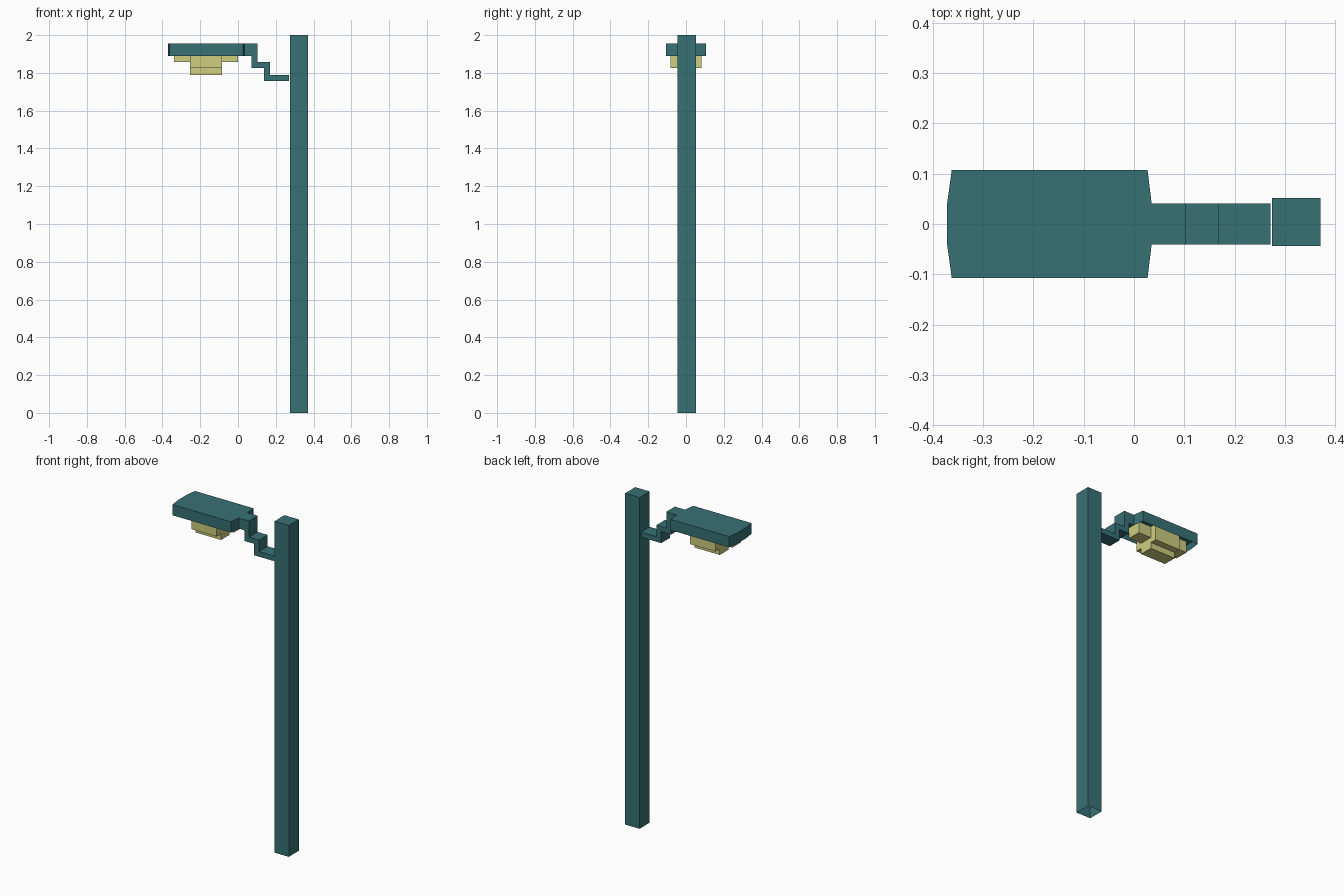
import bpy, bmesh
from mathutils import Vector

if "Cube" in bpy.data.objects:
    bpy.data.objects.remove(bpy.data.objects["Cube"])


def material(name, rgb):
    m = bpy.data.materials.new(name)
    m.diffuse_color = (*rgb, 1)
    m.use_nodes = True
    m.node_tree.nodes["Principled BSDF"].inputs["Base Color"].default_value = m.diffuse_color
    return m


TEAL = material("dark_teal", (0.039, 0.165, 0.178))
YELLOW = material("pale_yellow", (0.61, 0.61, 0.215))


def finish(bm, name, mat):
    me = bpy.data.meshes.new(name)
    bm.to_mesh(me)
    bm.free()
    me.materials.append(mat)
    ob = bpy.data.objects.new(name, me)
    bpy.context.collection.objects.link(ob)
    return ob


def prism(points, direction):
    """Extrude a closed outline along a direction."""
    bm = bmesh.new()
    face = bm.faces.new([bm.verts.new(p) for p in points])
    ext = bmesh.ops.extrude_face_region(bm, geom=[face], use_keep_orig=True)
    moved = [v for v in ext["geom"] if isinstance(v, bmesh.types.BMVert)]
    bmesh.ops.translate(bm, vec=Vector(direction), verts=moved)
    bmesh.ops.recalc_face_normals(bm, faces=bm.faces)
    return bm


def box(x0, x1, y0, y1, z0, z1):
    return prism([(x0, y0, z0), (x1, y0, z0), (x1, y1, z0), (x0, y1, z0)],
                 (0, 0, z1 - z0))


def bottom_face(bm):
    bm.faces.ensure_lookup_table()
    return min(bm.faces, key=lambda f: f.calc_center_median().z)


# Square post, open underneath
bm = box(0.274, 0.37, -0.044, 0.052, 0, 2)
bmesh.ops.delete(bm, geom=[bottom_face(bm)], context='FACES_ONLY')
finish(bm, "post", TEAL)

# Lamp head with chamfered ends and a recessed underside
half = [(0.035, 0.041), (0.027, 0.107), (-0.362, 0.107), (-0.371, 0.042)]
outline = half + [(x, -y) for x, y in reversed(half)]
bm = prism([(x, y, 1.89) for x, y in outline], (0, 0, 0.065))
under = bottom_face(bm)
bmesh.ops.inset_region(bm, faces=[under], thickness=0.008)
bmesh.ops.translate(bm, vec=(0, 0, 0.035), verts=under.verts)
finish(bm, "lamp_head", TEAL)

# Stepped arm joining the head to the post
steps = [(0.035, 1.955), (0.103, 1.955), (0.103, 1.857), (0.169, 1.857),
         (0.169, 1.788), (0.271, 1.788), (0.271, 1.757), (0.137, 1.757),
         (0.137, 1.826), (0.071, 1.826), (0.071, 1.89), (0.035, 1.89)]
finish(prism([(x, -0.041, z) for x, z in steps], (0, 0.082, 0)), "stepped_arm", TEAL)

# Stepped lamp: long bar, cross bar and lowest centre block
for name, dims in {
    "lamp_long_bar": (-0.338, 0.0, -0.041, 0.041, 1.857, 1.925),
    "lamp_cross_bar": (-0.254, -0.085, -0.082, 0.082, 1.826, 1.925),
    "lamp_centre": (-0.254, -0.085, -0.041, 0.041, 1.79, 1.826),
}.items():
    finish(box(*dims), name, YELLOW)
